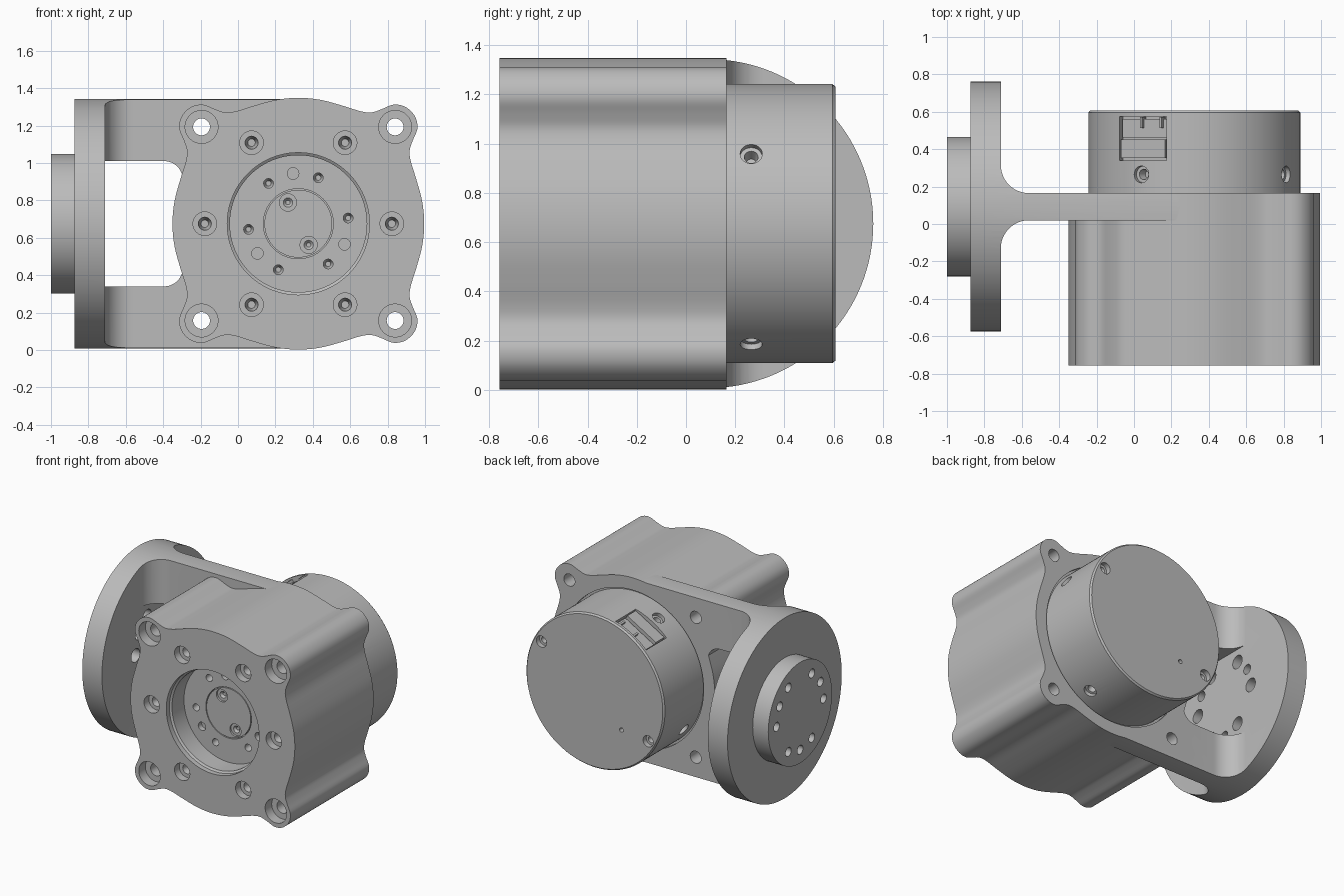
import bpy, bmesh
from math import sin, cos, pi, radians, sqrt
from mathutils import Vector, Matrix

if "Cube" in bpy.data.objects:
    bpy.data.objects.remove(bpy.data.objects["Cube"])

CX, CZ = 0.3225, 0.675            # actuator axis, running along y
FY = 0.093                        # flange axis, running along x
FRONT, BACK = Vector((0, -1, 0)), Vector((0, 1, 0))
LEFT, RIGHT = Vector((1, 0, 0)), Vector((-1, 0, 0))

mat = bpy.data.materials.new("machined_grey")
mat.use_nodes = True
grey = (0.5, 0.5, 0.5, 1)
mat.diffuse_color = grey
mat.node_tree.nodes["Principled BSDF"].inputs["Base Color"].default_value = grey


def make(name, bm):
    bmesh.ops.recalc_face_normals(bm, faces=bm.faces)
    mesh = bpy.data.meshes.new(name)
    bm.to_mesh(mesh)
    bm.free()
    ob = bpy.data.objects.new(name, mesh)
    bpy.context.collection.objects.link(ob)
    mesh.materials.append(mat)
    return ob


def lathe(bm, loc, axis, profile, n=32):
    """Closed solid of revolution; profile holds (radius, distance along axis)."""
    m = Matrix.Translation(loc) @ axis.to_track_quat('Z', 'Y').to_matrix().to_4x4()
    rings = [[bm.verts.new(m @ Vector((r * cos(2 * pi * i / n), r * sin(2 * pi * i / n), h)))
              for i in range(n)] for r, h in profile]
    for a, b in zip(rings, rings[1:]):
        for i in range(n):
            j = (i + 1) % n
            bm.faces.new((a[i], a[j], b[j], b[i]))
    bm.faces.new(rings[0][::-1])
    bm.faces.new(rings[-1])


def prism(bm, pts, place, lo, hi):
    """Extrude a 2D outline; place(u, v, d) gives the 3D point."""
    a = [bm.verts.new(place(u, v, lo)) for u, v in pts]
    b = [bm.verts.new(place(u, v, hi)) for u, v in pts]
    bm.faces.new(a[::-1])
    bm.faces.new(b)
    for i in range(len(pts)):
        j = (i + 1) % len(pts)
        bm.faces.new((a[i], a[j], b[j], b[i]))


def box(bm, size, m):
    bmesh.ops.create_cube(bm, size=1, matrix=m @ Matrix.Diagonal((*size, 1)))


def combine(ob, bm, operation='DIFFERENCE'):
    tool = make("cutter", bm)
    tool.hide_render = True
    mod = ob.modifiers.new("combine", 'BOOLEAN')
    mod.operation, mod.solver, mod.object = operation, 'EXACT', tool
    bpy.context.view_layer.objects.active = ob
    bpy.ops.object.modifier_apply(modifier=mod.name)
    bpy.data.objects.remove(tool)


def arc(cx, cy, r, a0, a1, n=12):
    return [(cx + r * cos(radians(a0 + (a1 - a0) * i / n)),
             cy + r * sin(radians(a0 + (a1 - a0) * i / n))) for i in range(n + 1)]


def polar(r, deg, y):
    return Vector((CX + r * cos(radians(deg)), y, CZ + r * sin(radians(deg))))


def along_y(u, v, d):
    return Vector((u, d, v))


def lobed_outline(steps=4):
    """Four lobed corners joined by bulging sides, smoothed from one octant."""
    octant = [(0.673, 0), (0.662, 0.12), (0.63, 0.24), (0.602, 0.33), (0.595, 0.39),
              (0.612, 0.445), (0.636, 0.505), (0.63, 0.56), (0.602, 0.602)]
    quarter = octant + [(z, x) for x, z in octant[-2:0:-1]]
    pts = [Vector(p) for p in quarter]
    ring = []
    for k in range(4):
        ring += [Matrix.Rotation(k * pi / 2, 2) @ p for p in pts]
    out, n = [], len(ring)
    for i in range(n):
        a, b, c, d = (ring[(i + k) % n] for k in (-1, 0, 1, 2))
        for s in range(steps):
            t = s / steps
            p = 0.5 * (2 * b + (c - a) * t + (2 * a - 5 * b + 4 * c - d) * t * t
                       + (3 * b - a - 3 * c + d) * t ** 3)
            out.append((p.x + CX, p.y + CZ))
    return out


outline = lobed_outline()
corners = [(CX + sx * 0.5175, CZ + sz * 0.5175) for sx in (-1, 1) for sz in (-1, 1)]

# Gear housing: lobed block with screw wells and a round output recess
bm = bmesh.new()
prism(bm, outline, along_y, -0.757, 0.02)
housing = make("gear_housing", bm)
cuts = bmesh.new()
for x, z in corners:
    lathe(cuts, (x, -0.78, z), BACK, [(0.088, 0), (0.088, 0.1), (0.045, 0.1), (0.045, 0.9)])
for k in range(6):
    lathe(cuts, polar(0.5, 60 * k, -0.78), BACK,
          [(0.063, 0), (0.063, 0.08), (0.035, 0.08), (0.02, 0.16)])
lathe(cuts, (CX, -0.78, CZ), BACK, [(0.38, 0), (0.38, 0.06), (0.366, 0.07), (0.366, 0.21)], 96)
combine(housing, cuts)

# Output face: ring of holes and a centre pocket
cuts = bmesh.new()
for k in range(6):
    lathe(cuts, polar(0.268, 6.5 + 60 * k, -0.6), BACK, [(0.026, 0), (0.026, 0.07), (0.014, 0.1)], 20)
for k in range(3):
    lathe(cuts, polar(0.27, 96 + 120 * k, -0.6), BACK, [(0.031, 0), (0.031, 0.07)], 20)
lathe(cuts, (CX, -0.6, CZ), BACK, [(0.187, 0), (0.187, 0.06)], 64)
combine(housing, cuts)

# Centre plug with two screws
bm = bmesh.new()
lathe(bm, (CX, -0.53, CZ), FRONT, [(0.181, 0), (0.181, 0.04)], 64)
plug = make("output_plug", bm)
cuts = bmesh.new()
for a in (116, 296):
    lathe(cuts, polar(0.126, a, -0.6), BACK, [(0.046, 0), (0.046, 0.045), (0.025, 0.045), (0.01, 0.062)], 24)
combine(plug, cuts)

# Bracket: flange and filleted arm in one section, trimmed round
fillet = 0.15
section = [(-0.873, 0.9), (-0.873, -0.7), (-0.712, -0.7)]
section += arc(-0.712 + fillet, 0.02 - fillet, fillet, 180, 90)
section += [(CX, 0.02), (CX, 0.165)]
section += arc(-0.712 + fillet, 0.165 + fillet, fillet, 270, 180)
section += [(-0.712, 0.9)]
bm = bmesh.new()
prism(bm, section, lambda u, v, d: Vector((u, v, d)), -0.1, 1.5)
bracket = make("bracket", bm)
trim = bmesh.new()
lathe(trim, (-0.95, FY, CZ), LEFT, [(0.668, 0), (0.668, 1.5)], 128)
combine(bracket, trim, 'INTERSECT')

# Window between flange and housing
window = [(-0.712, 1.01), (-0.712, 0.34)]
window += arc(-0.395, 0.44, 0.1, 270, 360) + arc(-0.395, 0.91, 0.1, 0, 90)
cuts = bmesh.new()
prism(cuts, window, along_y, -0.5, 0.6)
combine(bracket, cuts)

# Mounting plate and flange boss
bm = bmesh.new()
prism(bm, outline, along_y, 0.02, 0.165)
combine(bracket, bm, 'UNION')
bm = bmesh.new()
lathe(bm, (-0.85, FY, CZ), RIGHT, [(0.373, 0), (0.373, 0.15)], 96)
combine(bracket, bm, 'UNION')

# Bracket holes: corners, motor seat, and three groups of three in the flange
cuts = bmesh.new()
for x, z in corners:
    lathe(cuts, (x, -0.05, z), BACK, [(0.045, 0), (0.045, 0.3)])
lathe(cuts, (CX, 0.145, CZ), BACK, [(0.582, 0), (0.582, 0.1)], 96)
for group in (30, 150, 270):
    for off in (-30, 0, 30):
        a = radians(group + off)
        wide = 0.05 if off else 0.036
        lathe(cuts, (-1.05, FY + 0.275 * cos(a), CZ + 0.275 * sin(a)), LEFT,
              [(0.033, 0), (0.033, 0.24), (wide, 0.24), (wide, 0.4)], 24)
combine(bracket, cuts)

# Motor can with radial screws, rear screws and a connector pocket
bm = bmesh.new()
lathe(bm, (CX, 0.14, CZ), BACK, [(0.567, 0), (0.567, 0.455), (0.557, 0.467)], 128)
motor = make("motor_can", bm)
cuts = bmesh.new()
for a in (30, 120, 210, 300):
    out = polar(1, a, 0) - polar(0, a, 0)
    lathe(cuts, polar(0.59, a, 0.265), -out, [(0.045, 0), (0.045, 0.05), (0.028, 0.05), (0.02, 0.1)], 24)
for a in (30, 210):
    lathe(cuts, polar(0.505, a, 0.63), FRONT, [(0.042, 0), (0.042, 0.06), (0.024, 0.06), (0.018, 0.1)], 24)
lathe(cuts, polar(0.315, 226, 0.63), FRONT, [(0.016, 0), (0.016, 0.06)], 16)
socket = Matrix.Translation((CX, 0.457, CZ)) @ Matrix.Rotation(radians(-30), 4, 'Y')
box(cuts, (0.29, 0.235, 0.1), socket @ Matrix.Translation((0, 0, 0.56)))
combine(motor, cuts)

# Connector: stepped block with two ribs
bm = bmesh.new()
box(bm, (0.27, 0.1, 0.05), socket @ Matrix.Translation((0, -0.055, 0.525)))
box(bm, (0.27, 0.1, 0.025), socket @ Matrix.Translation((0, 0.055, 0.52)))
for x in (-0.01, 0.11):
    box(bm, (0.014, 0.06, 0.045), socket @ Matrix.Translation((x, 0.085, 0.53)))
connector = make("connector", bm)

# Smooth the round walls, keep machined edges sharp
for ob in (housing, plug, bracket, motor, connector):
    bpy.ops.object.select_all(action='DESELECT')
    ob.select_set(True)
    bpy.context.view_layer.objects.active = ob
    bpy.ops.object.shade_smooth_by_angle(angle=radians(30))
